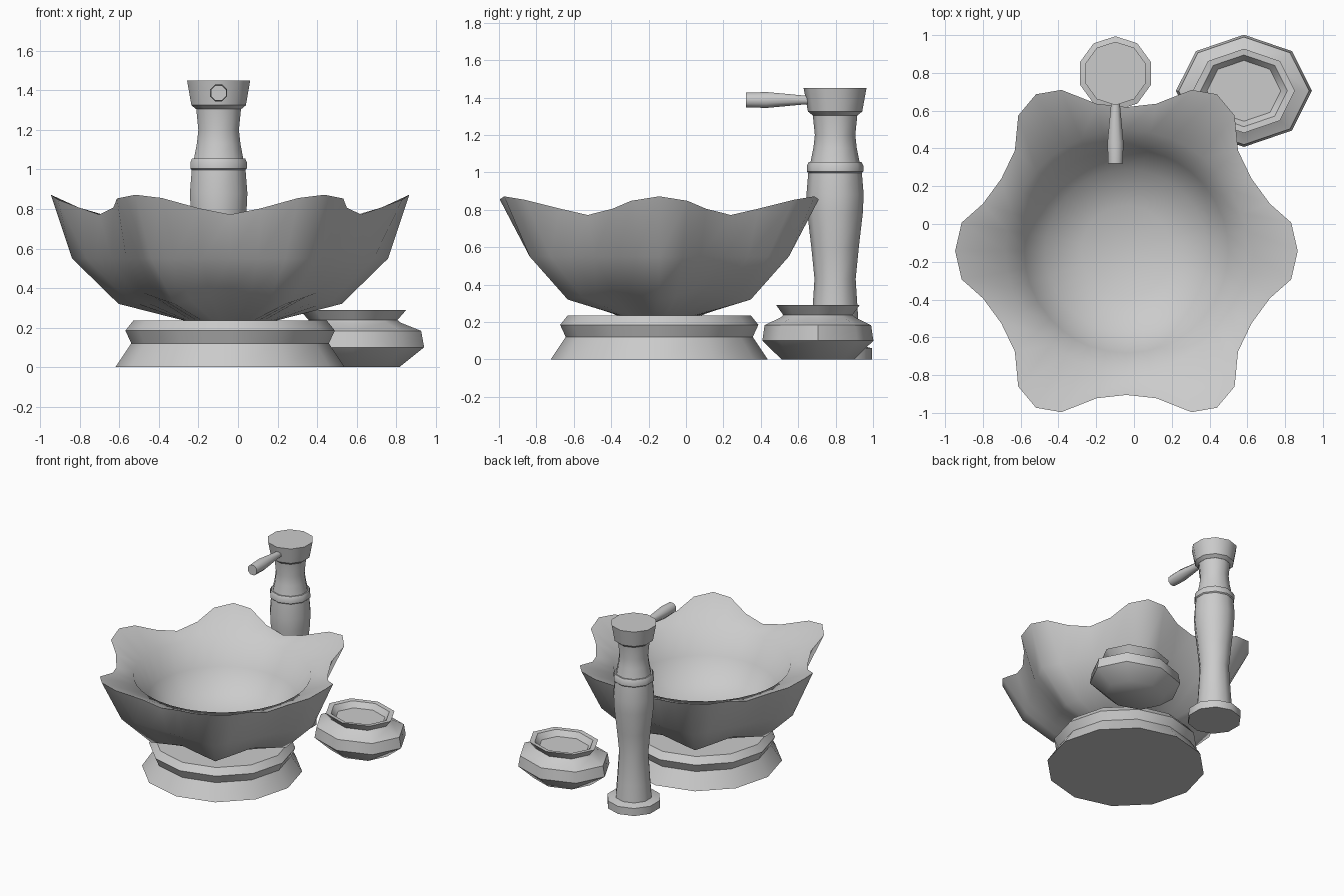
import bpy, bmesh, math
from mathutils import Matrix

if "Cube" in bpy.data.objects:
    bpy.data.objects.remove(bpy.data.objects["Cube"])


def finish(name, bm, angle):
    bmesh.ops.recalc_face_normals(bm, faces=bm.faces[:])
    mesh = bpy.data.meshes.new(name)
    bm.to_mesh(mesh)
    bm.free()
    ob = bpy.data.objects.new(name, mesh)
    bpy.context.collection.objects.link(ob)
    bpy.ops.object.select_all(action='DESELECT')
    bpy.context.view_layer.objects.active = ob
    ob.select_set(True)
    bpy.ops.object.shade_smooth_by_angle(angle=math.radians(angle))
    return ob


def skin(bm, rings):
    """Bridge consecutive closed rings of points with quads."""
    loops = [[bm.verts.new(p) for p in ring] for ring in rings]
    for a, b in zip(loops, loops[1:]):
        n = len(a)
        for i in range(n):
            j = (i + 1) % n
            bm.faces.new((a[i], a[j], b[j], b[i]))
    return loops


def lathe(name, profile, sides, loc, start=0, yscale=1, angle=40, turn=None):
    """Capped turned solid from (radius, height) pairs."""
    bm = bmesh.new()
    angs = [math.radians(start + 360 * i / sides) for i in range(sides)]
    loops = skin(bm, [[(r * math.cos(a), r * yscale * math.sin(a), z) for a in angs]
                      for r, z in profile])
    bm.faces.new(loops[0][::-1])
    bm.faces.new(loops[-1])
    if turn:
        bmesh.ops.transform(bm, matrix=turn, verts=bm.verts[:])
    bmesh.ops.translate(bm, vec=loc, verts=bm.verts[:])
    return finish(name, bm, angle)


CX, CY = -0.04, -0.143

# pedestal under the bowl
lathe("bowl_pedestal", [(.58, 0), (.50, .12), (.53, .185), (.49, .235)], 12, (CX, CY, 0), angle=50)

# scalloped bowl: six-lobed rim, hexagonal outside, round hollow inside
rim_angles = [0, 9.8, 18.2, 30, 42, 51.4, 60, 68, 78.6, 90]
rim_radii = [.907, .885, .80, .765, .795, .918, .958, .92, .795, .762]
half_a = rim_angles + [180 - a for a in rim_angles[-2::-1]]
half_r = rim_radii + rim_radii[-2::-1]
degs = half_a + [360 - a for a in half_a[-2:0:-1]]
radii = half_r + half_r[-2:0:-1]


def bowl_ring(r, z, flat=None, lift=0):
    """Ring with corners at r; mid-sides at radius flat, raised by lift."""
    flat = r if flat is None else flat
    pts = []
    for d in degs:
        t = abs((d + 30) % 60 - 30) / 30          # 0 at corner, 1 at mid-side
        a = math.radians(d)
        if flat == r:
            rad = r
        else:                                     # straight line corner to mid-side
            b = t * math.pi / 6
            ex, ey = flat * math.cos(math.pi / 6) - r, flat * math.sin(math.pi / 6)
            rad = r * ey / (ey * math.cos(b) - ex * math.sin(b))
        pts.append((CX + rad * math.cos(a), CY + rad * math.sin(a), z + lift * t))
    return pts


rim = [(CX + r * math.cos(math.radians(d)), CY + r * math.sin(math.radians(d)),
        .822 + .05 * math.cos(math.radians(6 * d))) for r, d in zip(radii, degs)]
bm = bmesh.new()
loops = skin(bm, [bowl_ring(.22, .232), bowl_ring(.565, .32, .505, .055), bowl_ring(.80, .55, .693), rim,
                  bowl_ring(.64, .745), bowl_ring(.54, .56), bowl_ring(.43, .42),
                  bowl_ring(.24, .34), bowl_ring(.05, .32)])
bm.faces.new(loops[0][::-1])
bm.faces.new(loops[-1])
finish("scalloped_bowl", bm, 75)

# turned mill with wide head and foot
MX, MY = -0.098, 0.797
lathe("mill_body", [(.197, 0), (.197, .06), (.135, .075), (.125, .2), (.11, .43), (.127, .6),
                    (.148, .78), (.153, .88), (.143, 1.0)], 10, (MX, MY, 0), start=90)
lathe("mill_collar", [(.14, .995), (.151, 1.005), (.151, 1.035), (.141, 1.056)], 10,
      (MX, MY, 0), start=90, angle=37)
lathe("mill_neck", [(.132, 1.05), (.116, 1.13), (.108, 1.2), (.12, 1.315)], 10, (MX, MY, 0), start=90)
lathe("mill_head", [(.12, 1.305), (.145, 1.325), (.168, 1.45)], 10, (MX, MY, 0), start=90)

# handle pointing forward from the head
lathe("mill_handle", [(.025, 0), (.027, .06), (.046, .25), (.042, .36)], 8, (MX, .68, 1.387),
      start=22.5, angle=50, turn=Matrix.Rotation(math.pi / 2, 4, 'X'))

# squat oval jar with flared lip and sunken top
lathe("small_jar", [(.235, 0), (.36, .10), (.345, .183), (.24, .225), (.225, .238), (.27, .29),
                    (.23, .287), (.195, .245)], 8, (.582, .705, 0), yscale=.825, angle=46)
